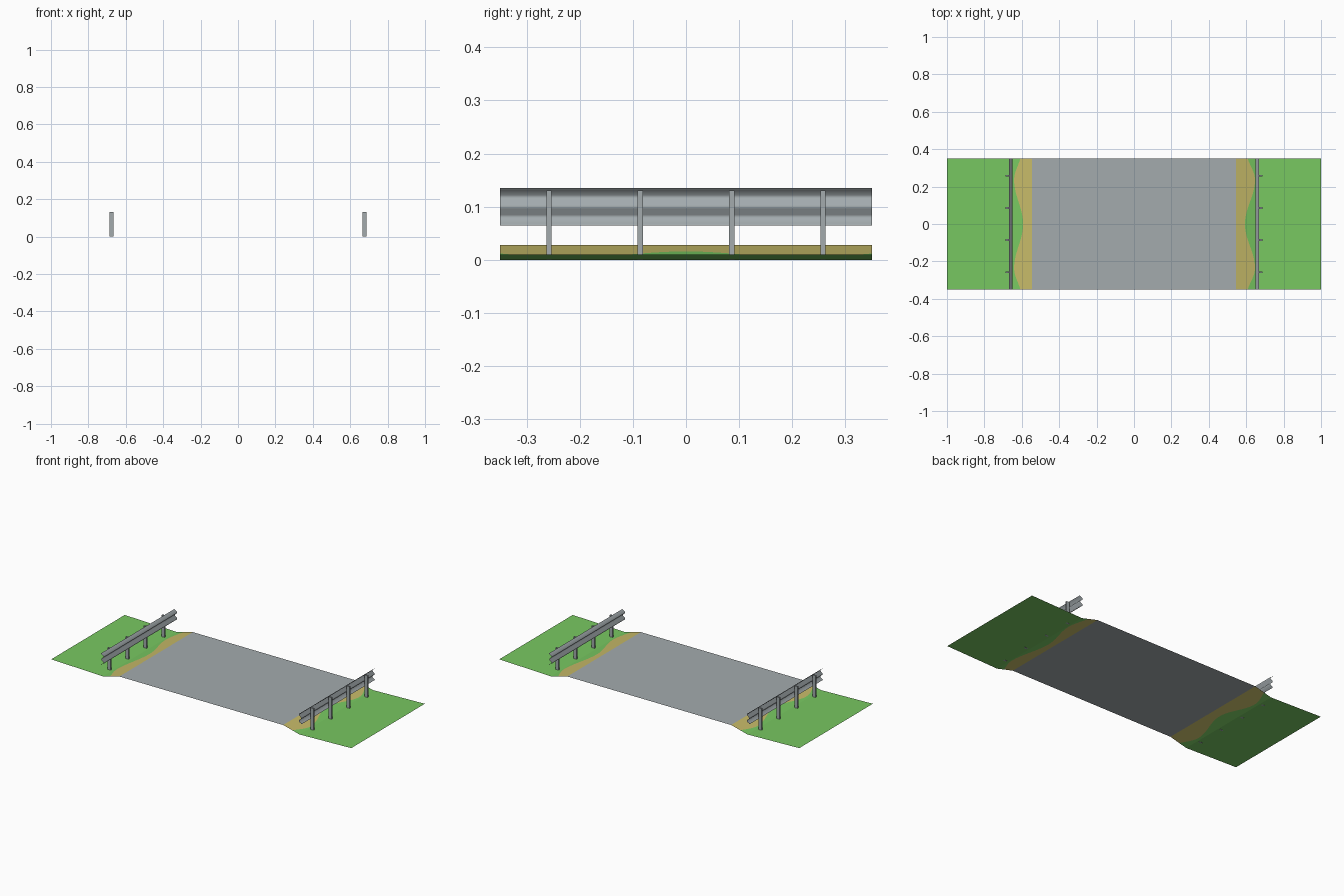
import bpy, bmesh, math

if "Cube" in bpy.data.objects:
    bpy.data.objects.remove(bpy.data.objects["Cube"])


def material(name, srgb):
    m = bpy.data.materials.new(name)
    lin = [((c / 255 + 0.055) / 1.055) ** 2.4 for c in srgb]
    m.diffuse_color = (*lin, 1)
    m.use_nodes = True
    m.node_tree.nodes["Principled BSDF"].inputs["Base Color"].default_value = m.diffuse_color
    return m


GREY = material("grey", (163, 171, 174))
SAND = material("sand", (198, 186, 104))
GRASS = material("grass_green", (120, 200, 97))

HALF = 0.35          # half length along y
ROAD, TOE = 0.546, 0.655   # road edge and foot of the bank
TOP = 0.028          # road height


def make(name, bm, mat):
    me = bpy.data.meshes.new(name)
    bm.to_mesh(me)
    bm.free()
    me.materials.append(mat)
    ob = bpy.data.objects.new(name, me)
    bpy.context.collection.objects.link(ob)
    return ob


def strip(name, rows, mat, up=True, smooth=False):
    """Sheet joining rows of points."""
    bm = bmesh.new()
    vs = [[bm.verts.new(p) for p in row] for row in rows]
    for a, b in zip(vs, vs[1:]):
        for i in range(len(a) - 1):
            bm.faces.new((a[i], a[i + 1], b[i + 1], b[i]))
    bm.normal_update()
    if up:
        for f in bm.faces:
            if f.normal.z < 0:
                f.normal_flip()
    for f in bm.faces:
        f.smooth = smooth
    return make(name, bm, mat)


def bank_z(x):
    return TOP * (TOE - x) / (TOE - ROAD)


def wave(y, far):
    """Wavy border between sand and grass."""
    a, near, end, peak = abs(y), 0.593, 0.608, 0.235
    if a < peak:
        return near + (far - near) * (1 - math.cos(math.pi * a / peak)) / 2
    return far + (end - far) * (1 - math.cos(math.pi * (a - peak) / 0.15)) / 2 \
        / ((1 - math.cos(math.pi * (HALF - peak) / 0.15)) / 2)


# road surface
strip("road", [[(-ROAD, y, TOP), (ROAD, y, TOP)] for y in (-HALF, HALF)], GREY)

ys = [-HALF + 2 * HALF * i / 48 for i in range(49)]
for s, side, far in ((-1, "left", 0.641), (1, "right", 0.647)):
    # sandy shoulder, then grass bank and verge
    strip(side + "_sand_shoulder",
          [[(s * ROAD, y, TOP), (s * wave(y, far), y, bank_z(wave(y, far)))]
           for y in ys], SAND)
    strip(side + "_grass_verge",
          [[(s * wave(y, far), y, bank_z(wave(y, far))),
            (s * TOE, y, 0), (s, y, 0.01)] for y in ys], GRASS)

    # W-shaped guard rail sheet
    prof = [(0.668, 0.135), (0.665, 0.131), (0.650, 0.122), (0.650, 0.115),
            (0.666, 0.104), (0.666, 0.096), (0.650, 0.085), (0.650, 0.078),
            (0.665, 0.069), (0.668, 0.065)]
    strip(side + "_guard_rail",
          [[(s * x, y, z) for x, z in prof] for y in (-HALF, HALF)],
          GREY, up=False, smooth=True)

    # posts behind the rail
    bm = bmesh.new()
    for k in (-1.5, -0.5, 0.5, 1.5):
        r = bmesh.ops.create_cube(bm, size=1)
        bmesh.ops.scale(bm, vec=(0.021, 0.01, 0.131), verts=r["verts"])
        bmesh.ops.translate(bm, vec=(s * 0.6765, k * 0.172, 0.0655),
                            verts=r["verts"])
    make(side + "_rail_posts", bm, GREY)
